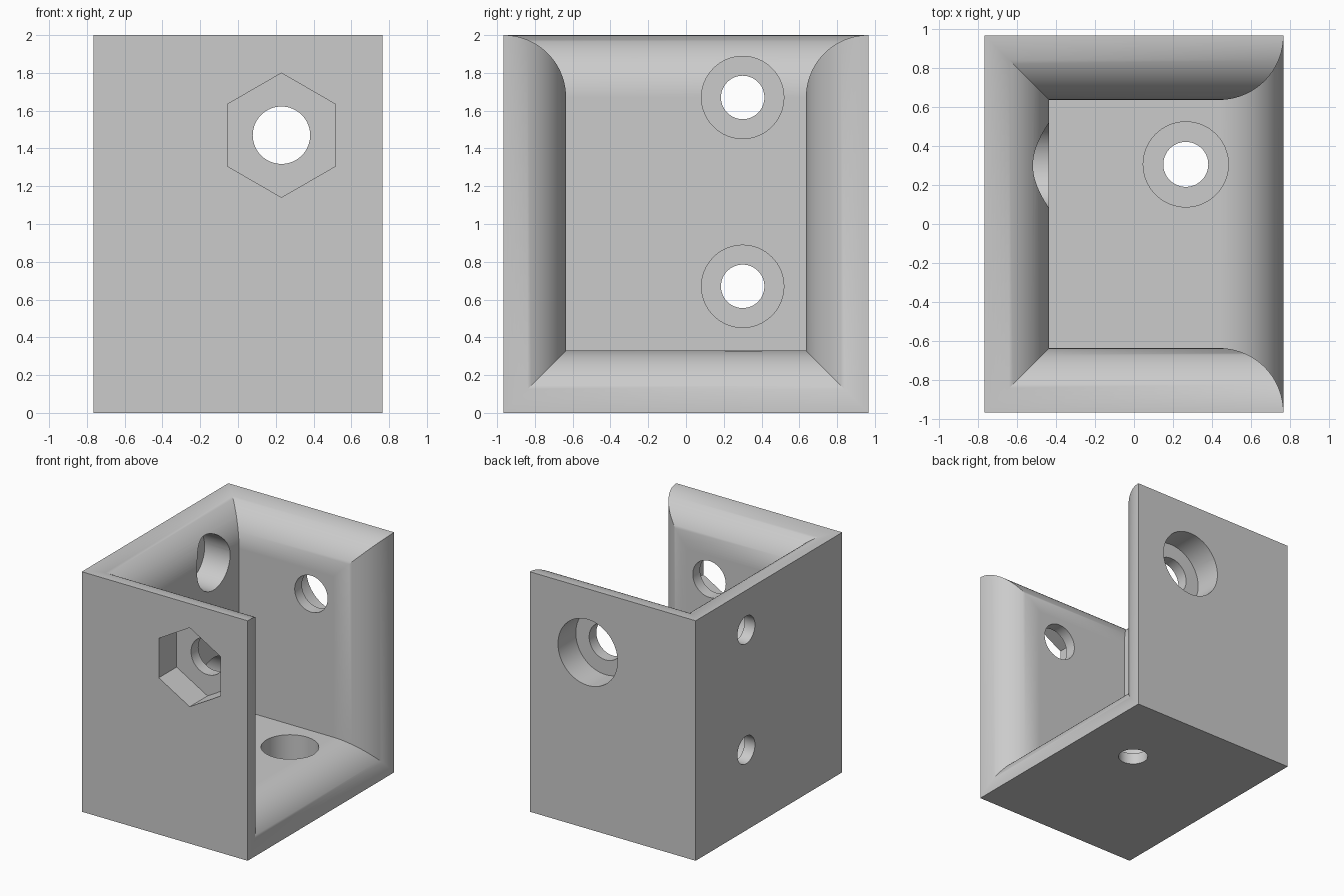
import bpy, bmesh, math
from mathutils import Matrix

# Overall half sizes, height, wall thickness and pocket depth
X, Y, H, T = 0.765, 0.965, 2.0, 0.33
DEPTH = 0.235
STEPS = 24

cube = bpy.data.objects.get("Cube")
if cube:
    bpy.data.objects.remove(cube, do_unlink=True)

grey = bpy.data.materials.new("plain_grey")
grey.use_nodes = True
colour = (0.6, 0.6, 0.6, 1)
grey.diffuse_color = colour
for node in grey.node_tree.nodes:
    if node.type == 'BSDF_PRINCIPLED':
        node.inputs["Base Color"].default_value = colour


def make_object(name, bm):
    bmesh.ops.recalc_face_normals(bm, faces=bm.faces)
    mesh = bpy.data.meshes.new(name)
    bm.to_mesh(mesh)
    bm.free()
    mesh.materials.append(grey)
    obj = bpy.data.objects.new(name, mesh)
    bpy.context.collection.objects.link(obj)
    return obj


def rounded_wall(name, corner):
    """Loft rectangles through the wall thickness; free edges shrink along a quarter circle."""
    bm = bmesh.new()
    rings = []
    for i in range(STEPS + 1):
        a = math.pi / 2 * i / STEPS
        depth, inset = T * math.sin(a), T * (1 - math.cos(a))
        rings.append([bm.verts.new(corner(u, v, depth, inset))
                      for u, v in ((0, 0), (1, 0), (1, 1), (0, 1))])
    for a, b in zip(rings, rings[1:]):
        for k in range(4):
            n = (k + 1) % 4
            bm.faces.new((a[k], a[n], b[n], b[k]))
    bm.faces.new(rings[0])
    bm.faces.new(rings[-1])
    return make_object(name, bm)


def span(lo, hi, t):
    return hi if t else lo


def combine(target, other, operation):
    mod = target.modifiers.new(operation.lower(), 'BOOLEAN')
    mod.operation, mod.solver, mod.object = operation, 'EXACT', other
    bpy.context.view_layer.objects.active = target
    bpy.ops.object.modifier_apply(modifier=mod.name)
    bpy.data.objects.remove(other, do_unlink=True)


def drill(target, axis, centre, start, end, radius, sides=64):
    """Cut a straight prism along one axis, between start and end."""
    bm = bmesh.new()
    turn = {'X': Matrix.Rotation(math.pi / 2, 4, 'Y'),
            'Y': Matrix.Rotation(math.pi / 2, 4, 'X'),
            'Z': Matrix.Identity(4)}[axis]
    place = list(centre)
    place["XYZ".index(axis)] = (start + end) / 2
    bmesh.ops.create_cone(bm, cap_ends=True, segments=sides, radius1=radius, radius2=radius,
                          depth=end - start, matrix=Matrix.Translation(place) @ turn)
    combine(target, make_object("drill_cutter", bm), 'DIFFERENCE')


# Walls: the floor, the left-hand upright and the two side plates
bracket = rounded_wall("corner_bracket", lambda u, v, d, s:
                       (span(-X, X - s, u), span(-Y, Y, v), d))
upright = rounded_wall("upright", lambda u, v, d, s:
                       (-X + d, span(-Y, Y, u), span(0, H - s, v)))
combine(bracket, upright, 'UNION')
for side in (-1, 1):
    plate = rounded_wall("side_plate", lambda u, v, d, s:
                         (span(-X, X - s, u), side * (Y - d), span(0, H - s, v)))
    combine(bracket, plate, 'UNION')

# Cross bolt: through hole, hexagonal nut pocket in front, round head pocket behind
bolt = (0.23, 0, 1.47)
drill(bracket, 'Y', bolt, -1.2, 1.2, 0.152)
drill(bracket, 'Y', bolt, -Y - 0.1, -Y + DEPTH, 0.329, sides=6)
drill(bracket, 'Y', bolt, Y - DEPTH, Y + 0.1, 0.275)

# Mounting screws: small through holes with wide pockets on the inside
for z in (0.67, 1.67):
    screw = (0, 0.3, z)
    drill(bracket, 'X', screw, -X - 0.1, 0, 0.115)
    drill(bracket, 'X', screw, -X + T - DEPTH, 0, 0.218)
floor_screw = (0.265, 0.305, 0)
drill(bracket, 'Z', floor_screw, -0.1, 0.8, 0.115)
drill(bracket, 'Z', floor_screw, T - DEPTH, 0.8, 0.218)

# Smooth rounds with crisp edges and flat plates
bpy.ops.object.select_all(action='DESELECT')
bracket.select_set(True)
bpy.context.view_layer.objects.active = bracket
bpy.ops.object.shade_smooth_by_angle(angle=math.radians(30))
weighted = bracket.modifiers.new("flat_plates", 'WEIGHTED_NORMAL')
weighted.keep_sharp = True
